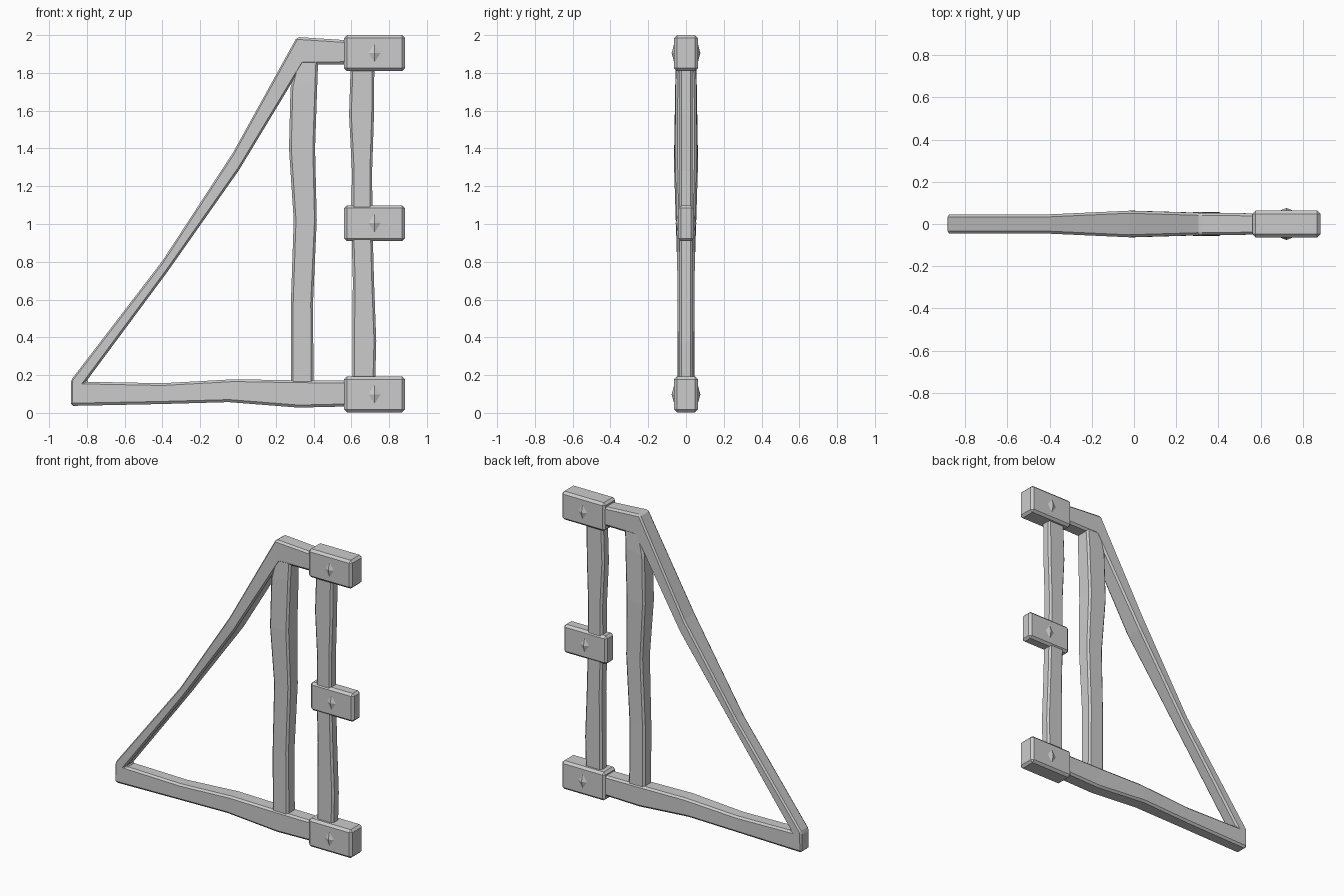
import bpy, bmesh, math
from mathutils import Matrix, Vector


def finish(name, bm, bevel=0.0):
    bmesh.ops.recalc_face_normals(bm, faces=bm.faces[:])
    mesh = bpy.data.meshes.new(name)
    bm.to_mesh(mesh)
    bm.free()
    ob = bpy.data.objects.new(name, mesh)
    bpy.context.collection.objects.link(ob)
    if bevel:
        mod = ob.modifiers.new("chamfer", 'BEVEL')
        mod.width, mod.segments = bevel, 1
        mod.limit_method, mod.angle_limit = 'ANGLE', math.radians(30)
    return ob


def beam(name, stations, bevel=0.012):
    """Hewn timber: each station is (x1, z1, x2, z2, half thickness in y)."""
    bm = bmesh.new()
    rings = [[bm.verts.new(p) for p in ((x1, -h, z1), (x2, -h, z2), (x2, h, z2), (x1, h, z1))]
             for x1, z1, x2, z2, h in stations]
    for a, b in zip(rings, rings[1:]):
        for i in range(4):
            j = (i + 1) % 4
            bm.faces.new((a[i], a[j], b[j], b[i]))
    bm.faces.new(rings[0])
    bm.faces.new(rings[-1])
    bmesh.ops.remove_doubles(bm, verts=bm.verts[:], dist=1e-4)
    return finish(name, bm, bevel)


# Outer frame: bottom rail, left corner, sloping brace, top rail (outer edge, inner edge)
beam("outer_frame", [
    (0.62, 0.035, 0.62, 0.17, 0.05),
    (0.32, 0.028, 0.32, 0.172, 0.05),
    (-0.05, 0.057, -0.02, 0.178, 0.052),
    (-0.40, 0.047, -0.40, 0.157, 0.046),
    (-0.885, 0.037, -0.805, 0.165, 0.045),
    (-0.885, 0.172, -0.805, 0.165, 0.045),
    (-0.40, 0.805, -0.375, 0.745, 0.046),
    (-0.025, 1.38, 0.005, 1.285, 0.063),
    (0.312, 1.99, 0.342, 1.843, 0.053),
    (0.62, 1.97, 0.62, 1.845, 0.05),
])

# Main upright
beam("main_post", [
    (0.28, 0.12, 0.40, 0.12, 0.043),
    (0.28, 0.58, 0.397, 0.58, 0.044),
    (0.295, 1.02, 0.417, 1.02, 0.05),
    (0.27, 1.40, 0.408, 1.40, 0.058),
    (0.278, 1.72, 0.42, 1.75, 0.055),
    (0.315, 1.88, 0.425, 1.88, 0.05),
])

# Thin upright carrying the hinge blocks
beam("hinge_post", [
    (0.605, 0.12, 0.725, 0.12, 0.035),
    (0.605, 0.40, 0.732, 0.38, 0.035),
    (0.608, 0.70, 0.72, 0.70, 0.035),
    (0.60, 1.0, 0.712, 1.0, 0.035),
    (0.603, 1.28, 0.71, 1.28, 0.035),
    (0.588, 1.58, 0.72, 1.58, 0.035),
    (0.598, 1.88, 0.722, 1.88, 0.035),
])

# Hinge blocks with pointed studs on both faces
for label, z, depth in (("bottom", 0.098, 0.063), ("middle", 1.004, 0.042), ("top", 1.905, 0.063)):
    bm = bmesh.new()
    bmesh.ops.create_cube(bm, size=1, matrix=Matrix.Translation((0.723, 0, z))
                          @ Matrix.Diagonal((0.322, 2 * depth, 0.19, 1)))
    finish(label + "_hinge_block", bm, 0.015)
    for side, s in (("front", -1), ("back", 1)):
        bm = bmesh.new()
        base = [bm.verts.new((0.723 + dx, s * (depth - 0.002), z + dz))
                for dx, dz in ((0.037, 0), (0, 0.056), (-0.037, 0), (0, -0.056))]
        tip = bm.verts.new((0.723, s * (depth + 0.013), z))
        bm.faces.new(base)
        for i in range(4):
            bm.faces.new((base[i], base[(i + 1) % 4], tip))
        finish(f"{label}_{side}_stud", bm)
